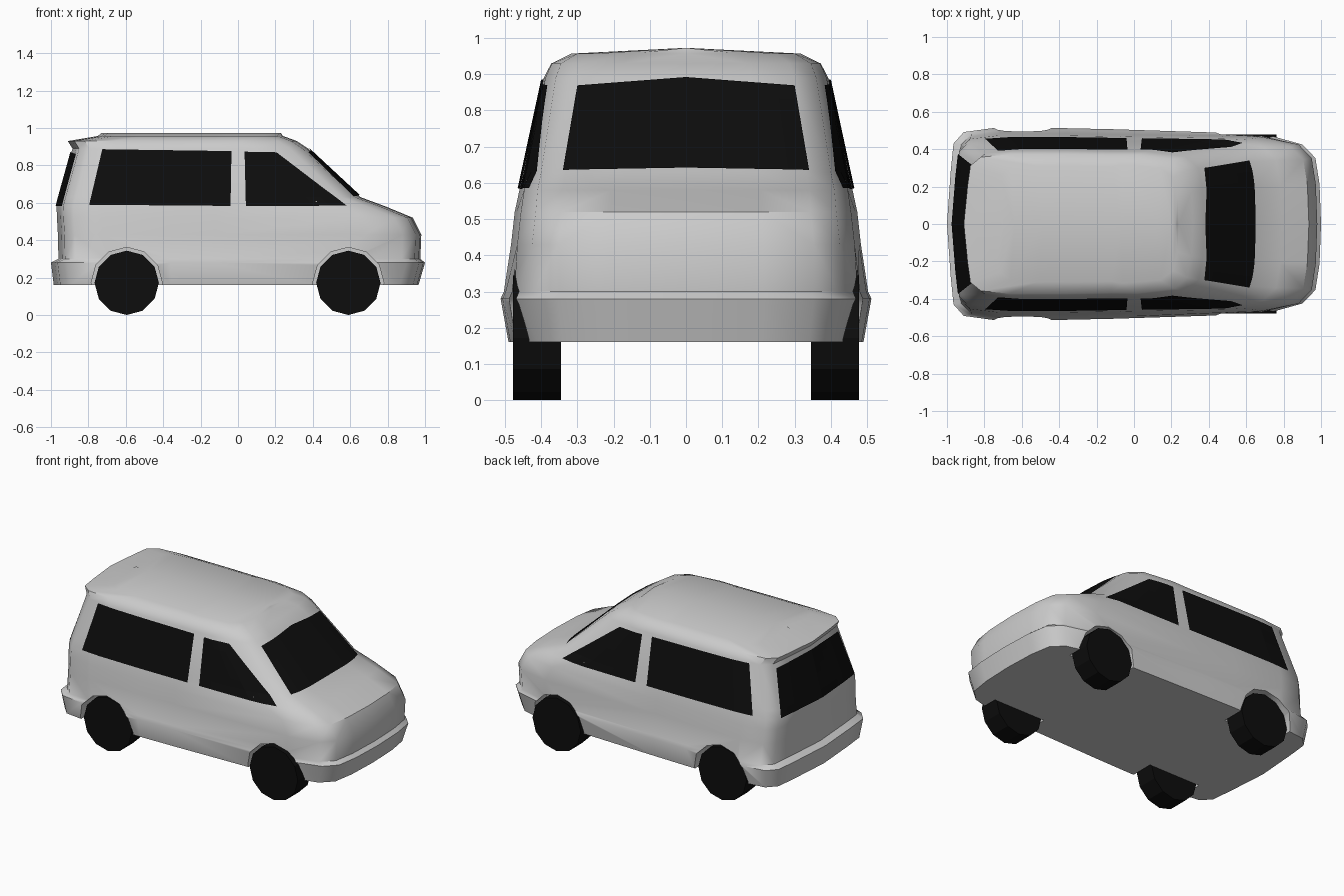
import bpy, bmesh, math
from mathutils import Vector
from mathutils.bvhtree import BVHTree

if "Cube" in bpy.data.objects:
    bpy.data.objects.remove(bpy.data.objects["Cube"])

black = bpy.data.materials.new("black")
black.diffuse_color = (0.004, 0.004, 0.004, 1)
black.use_nodes = True
black.node_tree.nodes["Principled BSDF"].inputs["Base Color"].default_value = black.diffuse_color


def add_object(name, bm, mat=None):
    me = bpy.data.meshes.new(name)
    bm.to_mesh(me)
    ob = bpy.data.objects.new(name, me)
    bpy.context.collection.objects.link(ob)
    if mat:
        me.materials.append(mat)
    return ob


def add_mirror(ob):
    m = ob.modifiers.new("mirror", 'MIRROR')
    m.use_axis = (False, True, False)
    m.merge_threshold = 0.0005


def half_ring(z, xr, xf, w, wf):
    """Half outline of the body at one height, tail centre to nose centre."""
    return [(x, -y, z) for x, y in (
        (xr, 0), (xr + .02, .55 * w), (xr + .035, .84 * w), (xr + .09, .96 * w),
        (xr + .24, w), (-.36, w), (-.12, .99 * w), (xf - .3, .5 * (w + wf) + .012 * (w > 0)),
        (xf - .1, wf), (xf - .03, .83 * wf), (xf - .008, .5 * wf), (xf, 0))]


# Body levels: height, tail x, nose x, half width, half width at nose
levels = [
    (.16, -.985, .965, 0, 0),
    (.16, -.985, .965, .49, .41),
    (.28, -1.0, 1.0, .512, .425),
    (.30, -.96, .975, .503, .42),
    (.43, -.963, .98, .483, .425),
    (.52, -.968, .935, .473, .415),
    (.58, -.97, .79, .46, .41),
    (.63, -.957, .655, .449, .40),
    (.89, -.885, .375, .393, .36),
    (.93, -.91, .315, .372, .345),
    (.957, -.75, .24, .31, .30),
    (.973, -.73, .23, 0, 0)]

# Body half, lofted upwards
bm = bmesh.new()
rings = [[bm.verts.new(p) for p in half_ring(*lv)] for lv in levels]
for a, b in zip(rings, rings[1:]):
    for i in range(len(a) - 1):
        bm.faces.new((a[i], a[i + 1], b[i + 1], b[i]))
bmesh.ops.remove_doubles(bm, verts=bm.verts, dist=.0005)
bm.normal_update()
tree = BVHTree.FromBMesh(bm)
body = add_object("van_body", bm)
bm.free()
add_mirror(body)


def cylinder(name, x, y0, y1, r, z, mat=None):
    bm = bmesh.new()
    bmesh.ops.create_cone(bm, cap_ends=True, segments=12, radius1=r, radius2=r, depth=y1 - y0)
    ob = add_object(name, bm, mat)
    bm.free()
    ob.rotation_euler = (math.pi / 2, 0, 0)
    ob.location = (x, (y0 + y1) / 2, z)
    return ob


# Wheels and wheel arch cutters
axles = {"rear": -.595, "front": .59}
for pos, x in axles.items():
    for side, s in (("near", -1), ("far", 1)):
        ya, yb = sorted((s * .345, s * .478))
        cylinder(f"{pos}_wheel_{side}", x, ya, yb, .172, .172, black)
        ya, yb = sorted((s * .34, s * .7))
        cutter = cylinder(f"{pos}_arch_cutter_{side}", x, ya, yb, .19, .172)
        cutter.hide_render = True
        cutter.hide_set(True)
        cut = body.modifiers.new("arch", 'BOOLEAN')
        cut.operation = 'DIFFERENCE'
        cut.solver = 'EXACT'
        cut.object = cutter

# Bake the modifiers, normals and smooth shading of the body
bpy.context.view_layer.update()
bm = bmesh.new()
bm.from_object(body, bpy.context.evaluated_depsgraph_get())
bmesh.ops.recalc_face_normals(bm, faces=bm.faces)
body.modifiers.clear()
bm.to_mesh(body.data)
bm.free()
for ob in [o for o in bpy.data.objects if "cutter" in o.name]:
    bpy.data.objects.remove(ob)
bpy.ops.object.select_all(action='DESELECT')
body.select_set(True)
bpy.context.view_layer.objects.active = body
bpy.ops.object.shade_smooth_by_angle(angle=math.radians(40))


def window(name, corners, direction):
    """Dark glass quad projected onto the body along a direction, then mirrored."""
    d = Vector(direction)
    bm = bmesh.new()
    bm.faces.new([bm.verts.new((u, 0, v) if d.y else (0, u, v)) for u, v in corners])
    bmesh.ops.subdivide_edges(bm, edges=bm.edges, cuts=5, use_grid_fill=True)
    for v in bm.verts:
        y = v.co.y
        start = v.co - d * 2
        if not d.y:
            start.y = min(y, -.001)
        hit, n, _, _ = tree.ray_cast(start, d)
        if hit:
            v.co = hit + n * (-.006 if n.dot(d) > 0 else .006)
            if not d.y:
                v.co.y = y
    bm.normal_update()
    if sum(f.normal.dot(d) for f in bm.faces) > 0:
        bmesh.ops.reverse_faces(bm, faces=bm.faces)
    add_mirror(add_object(name, bm, black))
    bm.free()


# Glass
window("rear_side_window", [(-.795, .588), (-.04, .582), (-.035, .875), (-.725, .885)], (0, 1, 0))
window("front_side_window", [(.042, .582), (.58, .582), (.205, .868), (.035, .872)], (0, 1, 0))
window("windshield", [(-.34, .632), (0, .638), (0, .888), (-.30, .865)], (-1, 0, 0))
window("tailgate_window", [(-.375, .582), (0, .582), (0, .87), (-.315, .86)], (1, 0, 0))
